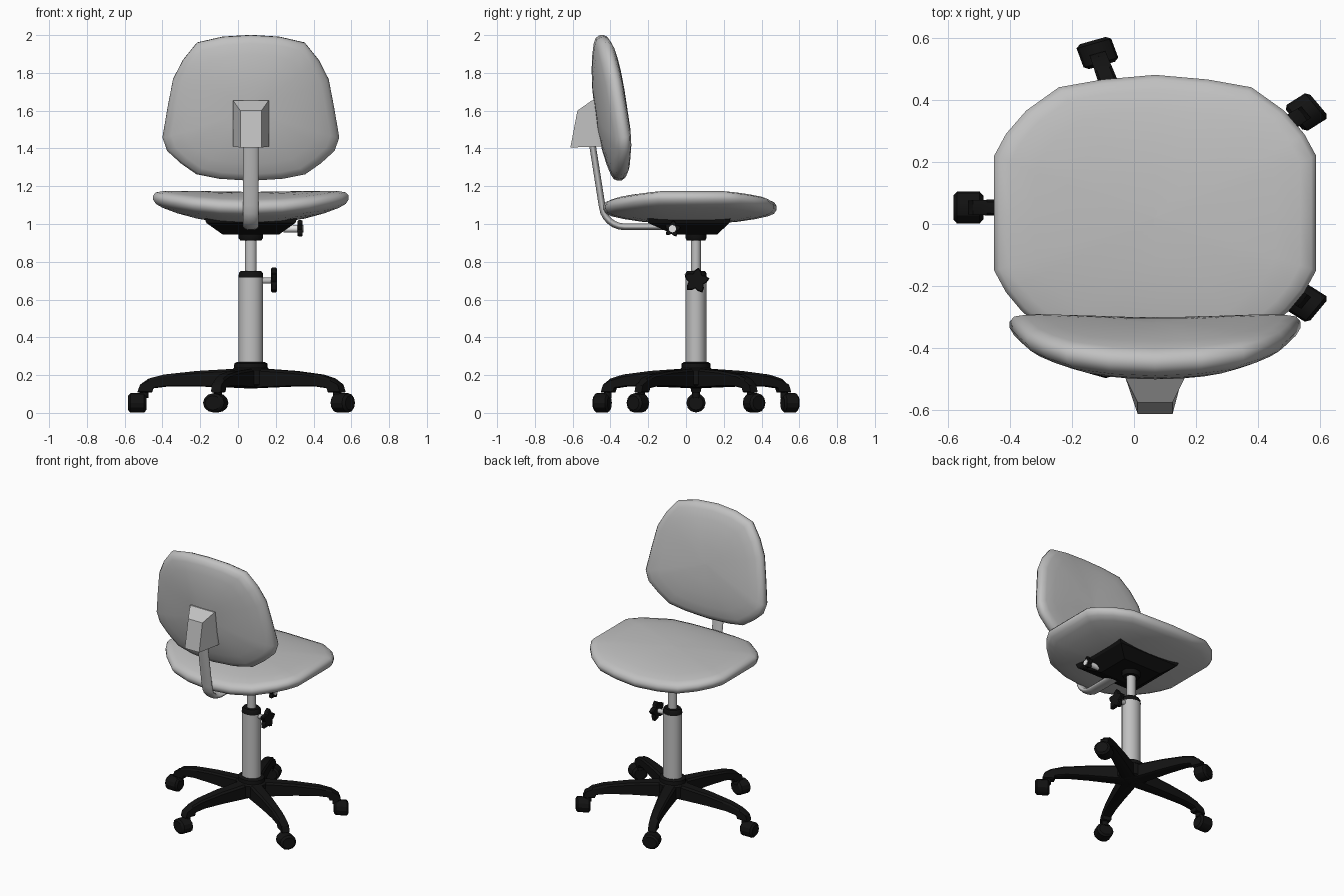
import bpy, bmesh, math
from mathutils import Matrix, Vector

if "Cube" in bpy.data.objects:
    bpy.data.objects.remove(bpy.data.objects["Cube"])

CX, CY = 0.068, 0.053          # column axis
STRETCH = 1.15                 # round parts are slightly wide in x


def material(name, value):
    m = bpy.data.materials.new(name)
    m.use_nodes = True
    m.diffuse_color = (value, value, value, 1)
    m.node_tree.nodes["Principled BSDF"].inputs["Base Color"].default_value = (value, value, value, 1)
    return m


grey = material("light grey", 0.53)
black = material("black", 0.006)
white = material("white", 0.85)


def finish(bm, name, mat, smooth=40):
    bmesh.ops.recalc_face_normals(bm, faces=bm.faces)
    mesh = bpy.data.meshes.new(name)
    bm.to_mesh(mesh)
    bm.free()
    ob = bpy.data.objects.new(name, mesh)
    bpy.context.collection.objects.link(ob)
    mesh.materials.append(mat)
    bpy.ops.object.select_all(action="DESELECT")
    ob.select_set(True)
    bpy.context.view_layer.objects.active = ob
    if smooth:
        bpy.ops.object.shade_smooth_by_angle(angle=math.radians(smooth))
    return ob


def loft(rings, name, mat, smooth=40):
    """Skin equal-length closed rings of points and cap both ends."""
    bm = bmesh.new()
    loops = [[bm.verts.new(p) for p in ring] for ring in rings]
    n = len(loops[0])
    for a, b in zip(loops, loops[1:]):
        for i in range(n):
            j = (i + 1) % n
            bm.faces.new((a[i], a[j], b[j], b[i]))
    bm.faces.new(loops[0])
    bm.faces.new(loops[-1])
    return finish(bm, name, mat, smooth)


def lathe(name, profile, mat, sides=20):
    angles = [math.tau * i / sides for i in range(sides)]
    return loft([[(CX + STRETCH * r * math.cos(a), CY + r * math.sin(a), z) for a in angles]
                 for r, z in profile], name, mat)


def pad(name, half, mid, matrix):
    """Cushion with raised sides: half outline from top to bottom, left side mirrored."""
    outline = half + [(-x, v) for x, v in reversed(half) if x > 0.001]
    widest = max(x for x, v in half)
    section = [(.01, 1), (.3, .97), (.55, .86), (.75, .7), (.9, .52), (.97, .36), (1, .12)]
    section += [(t, -h) for t, h in reversed(section)]
    rings = [[matrix @ Vector((x * t, mid + (v - mid) * t, .055 * (x * t / widest) ** 2 + .085 * h))
              for x, v in outline] for t, h in section]
    return loft(rings, name, grey, 50)


# Seat and backrest cushions
pad("seat", [(0, .48), (.17, .465), (.31, .44), (.415, .365), (.48, .29), (.518, .22), (.518, .03),
             (.518, -.15), (.48, -.22), (.43, -.28), (.31, -.385), (.17, -.425), (0, -.44)],
    .02, Matrix.Translation((CX, 0, 1.085)))
lean = Vector((0, -.128, .992))
face = Vector((0, .992, .128))
back_frame = Matrix(((1, 0, 0, CX), (0, lean.y, face.y, -.40), (0, lean.z, face.z, 1.615), (0, 0, 0, 1)))
pad("backrest", [(0, .388), (.15, .378), (.285, .345), (.36, .25), (.412, .147), (.44, 0), (.468, -.165),
                 (.443, -.235), (.37, -.3), (.288, -.356), (.17, -.378), (0, -.388)], 0, back_frame)

# Wedge-shaped mount behind the backrest


def mount_ring(w, y_low, z_low, y_high, z_high):
    return [(CX - w, y_low, z_low), (CX + w, y_low, z_low), (CX + w, y_high, z_high), (CX - w, y_high, z_high)]


loft([mount_ring(.095, -.42, 1.41, -.46, 1.655), mount_ring(.095, -.465, 1.41, -.497, 1.655),
      mount_ring(.056, -.612, 1.405, -.575, 1.6)], "backrest_mount", grey, 0)

# Flat bent bar joining backrest to seat
curve = bpy.data.curves.new("back_bar", "CURVE")
curve.dimensions = "3D"
curve.bevel_depth = .0185
curve.bevel_resolution = 3
curve.use_fill_caps = True
path = [(-.508, 1.5), (-.445, 1.1)]
for i in range(1, 7):
    a = math.radians(8 + 82 * i / 6)
    path.append((-.325 - .12 * math.cos(a), 1.105 - .12 * math.sin(a)))
path.append((-.03, .985))
spline = curve.splines.new("POLY")
spline.points.add(len(path) - 1)
for p, (y, z) in zip(spline.points, path):
    p.co = (0, y, z, 1)
    p.radius = 1
bar = bpy.data.objects.new("back_bar", curve)
bar.location.x = CX
bar.scale.x = 2.25
curve.materials.append(grey)
bpy.context.collection.objects.link(bar)

# Seat plate under the cushion
loft([[(CX + sx * w, .015 + off + sy * d, z) for sx, sy in ((-1, -1), (1, -1), (1, 1), (-1, 1))]
      for w, d, off, z in ((.245, .22, 0, 1.03), (.235, .215, 0, 1.005), (.15, .115, .035, .945))],
     "seat_plate", black, 0)

# Column
lathe("seat_collar", [(.056, .96), (.056, .925), (.048, .912)], black)
lathe("inner_column", [(.027, .93), (.027, .7)], grey)
lathe("column_cap", [(.047, .752), (.055, .74), (.057, .718)], black)
lathe("outer_column", [(.056, .72), (.056, .24)], grey)
lathe("base_hub", [(.062, .27), (.076, .262), (.078, .237), (.09, .228), (.09, .15), (.06, .132)], black)


# Star knobs with stems along x
def disc(x, radius, y, z, lobe=0.0):
    return [(x, y + r * math.cos(a), z + r * math.sin(a))
            for i in range(20)
            for a in [math.radians(9 + 18 * i)]
            for r in [radius * (1 - lobe * (.5 - .5 * math.cos(math.radians(90 * i))))]]


def knob(name, x0, x1, x2, radius, stem, stem_end, y, z, mat):
    loft([disc(x0, stem, y, z), disc(stem_end, stem, y, z)], name + "_stem", mat)
    bevel = .006
    loft([disc(x1, radius * .9, y, z, .4), disc(x1 + bevel, radius, y, z, .4),
          disc(x2 - bevel, radius, y, z, .4), disc(x2, radius * .9, y, z, .4)], name, black, 30)


knob("height_knob", .1, .175, .207, .07, .016, .18, .055, .70, grey)
knob("tilt_knob", .24, .315, .342, .046, .019, .346, -.072, .975, white)

# Five legs with casters
side = [(0, .235), (.1, .232), (.25, .222), (.4, .203), (.47, .182), (.51, .145), (.522, .108),
        (.455, .108), (.448, .13), (.38, .14), (.25, .14), (0, .13)]


def radial(angle):
    return (Matrix.Translation((CX, CY, 0)) @ Matrix.Diagonal((STRETCH, 1, 1, 1))
            @ Matrix.Rotation(angle, 4, "Z"))


for k in range(5):
    frame = radial(math.radians(36 + 72 * k))
    rings = []
    for s, shrink in ((-1, .012), (-.72, 0), (.72, 0), (1, .012)):
        rings.append([frame @ Vector((r, s * (.043 - .038 * r), z - shrink * (1 if z > .15 else -.4)))
                      for r, z in side])
    loft(rings, f"leg_{k + 1}", black, 30)
    # Swivel stem
    turn = [math.tau * i / 12 for i in range(12)]
    loft([[frame @ Vector((.492 + .02 * math.cos(a), .02 * math.sin(a), z)) for a in turn]
          for z in (.14, .08)], f"caster_stem_{k + 1}", black)
    # Wheel
    loft([[frame @ Vector((.523 + x, r * math.cos(a), .053 + r * math.sin(a))) for a in turn]
          for x, r in ((-.042, .038), (-.032, .051), (.032, .051), (.042, .038))],
         f"caster_{k + 1}", black, 30)
